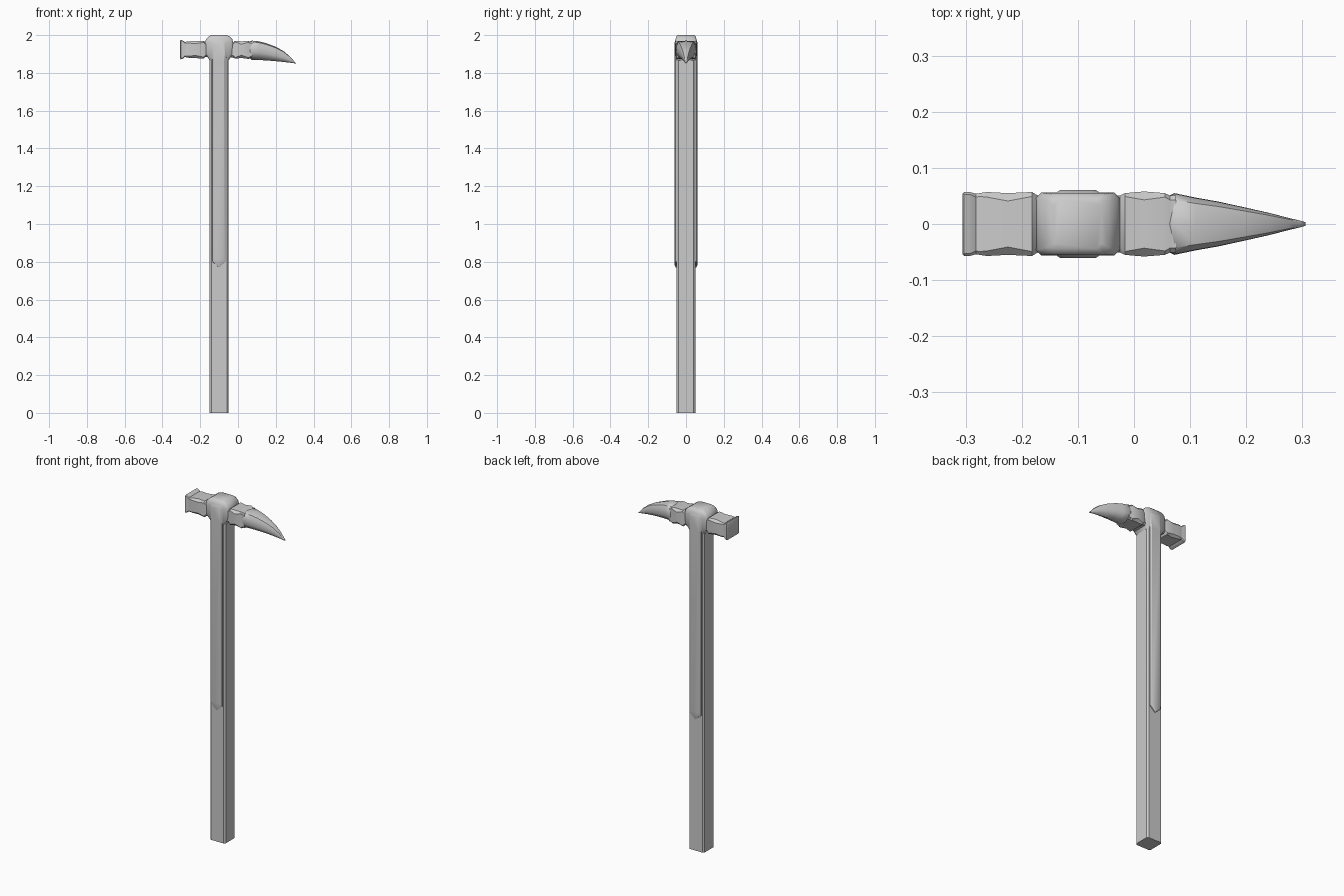
import bpy, bmesh
from mathutils import Vector


def finish(bm, name, angle=0.6):
    bmesh.ops.recalc_face_normals(bm, faces=bm.faces[:])
    me = bpy.data.meshes.new(name)
    bm.to_mesh(me)
    bm.free()
    ob = bpy.data.objects.new(name, me)
    bpy.context.collection.objects.link(ob)
    bpy.ops.object.select_all(action='DESELECT')
    ob.select_set(True)
    bpy.context.view_layer.objects.active = ob
    bpy.ops.object.shade_smooth_by_angle(angle=angle)
    return ob


def octagon(a0, a1, b0, b1, c):
    # rectangle with chamfered corners
    return [(a0 + c, b0), (a1 - c, b0), (a1, b0 + c), (a1, b1 - c),
            (a1 - c, b1), (a0 + c, b1), (a0, b1 - c), (a0, b0 + c)]


def loft(name, rings, angle=0.6):
    bm = bmesh.new()
    loops = [[bm.verts.new(p) for p in ring] for ring in rings]
    for r, s in zip(loops, loops[1:]):
        n = len(r)
        for i in range(n):
            bm.faces.new((r[i], r[(i + 1) % n], s[(i + 1) % n], s[i]))
    bm.faces.new(loops[0])
    bm.faces.new(loops[-1])
    return finish(bm, name, angle)


def loft_x(name, sections, angle=0.6):
    # sections: x, bottom z, top z, half width, chamfer
    return loft(name, [[Vector((x, y, z)) for y, z in octagon(-w, w, lo, hi, c)]
                       for x, lo, hi, w, c in sections], angle)


CX = -0.10


def loft_z(name, sections, angle=0.6):
    # sections: z, half x, half y, chamfer
    return loft(name, [[Vector((CX + x, y, z)) for x, y in octagon(-hx, hx, -hy, hy, c)]
                       for z, hx, hy, c in sections], angle)


# Long square shaft with eased corners
loft_z("shaft", [(0, .05, .05, .009), (1.90, .05, .05, .009)])

# Central socket of the head
loft_z("head_socket", [
    (1.865, .050, .050, .009), (1.880, .058, .054, .010), (1.900, .074, .056, .010),
    (1.960, .075, .056, .010), (1.978, .070, .055, .010), (1.992, .056, .052, .010),
    (2.000, .042, .044, .010)], 0.8)

# Flared striking end
loft_x("hammer_poll", [
    (-.306, 1.876, 1.970, .053, .004), (-.303, 1.872, 1.975, .057, .004),
    (-.293, 1.875, 1.972, .057, .004), (-.282, 1.883, 1.964, .054, .006),
    (-.275, 1.883, 1.965, .055, .006), (-.262, 1.880, 1.967, .057, .009),
    (-.225, 1.878, 1.969, .055, .014), (-.182, 1.876, 1.970, .057, .008),
    (-.172, 1.884, 1.962, .051, .010), (-.10, 1.884, 1.962, .050, .010)])

# Collar between socket and beak
loft_x("beak_collar", [
    (-.10, 1.882, 1.962, .050, .010), (-.025, 1.882, 1.962, .051, .010),
    (-.016, 1.875, 1.970, .055, .006), (.018, 1.879, 1.967, .058, .015),
    (.055, 1.874, 1.969, .055, .007), (.064, 1.878, 1.965, .051, .008),
    (.075, 1.878, 1.965, .051, .008)])

# Curved beak: arched top, ridged underside, tapering to a drooping tip
beak = []
for x, lo, hi, w in [(.062, 1.880, 1.964, .050), (.072, 1.869, 1.971, .055),
                     (.110, 1.868, 1.967, .047), (.150, 1.866, 1.957, .040),
                     (.200, 1.862, 1.938, .029), (.240, 1.858, 1.916, .020),
                     (.275, 1.854, 1.887, .011), (.296, 1.851, 1.863, .006),
                     (.306, 1.850, 1.853, .003)]:
    h = hi - lo
    beak.append([Vector((x, w * a, lo + h * b)) for a, b in [
        (0, 0), (.75, .14), (1, .38), (.98, .72), (.78, .93), (0, 1),
        (-.78, .93), (-.98, .72), (-1, .38), (-.75, .14)]])
loft("beak", beak, 0.8)

# Pointed reinforcing straps on the front and back of the shaft
for side, label in ((-1, "front"), (1, "back")):
    rings = []
    for y, w, zt in ((.045, .038, 1.975), (.055, .036, 1.972), (.061, .027, 1.962)):
        tip = .770 if y < .06 else .785
        rings.append([Vector((CX + px, side * y, pz)) for px, pz in [
            (0, tip), (w, tip + .032), (w, 1.87), (w + .004, 1.90), (w + .004, zt - .01),
            (w - .006, zt), (-w + .006, zt), (-w - .004, zt - .01), (-w - .004, 1.90),
            (-w, 1.87), (-w, tip + .032)]])
    loft("strap_" + label, rings, 0.5)
